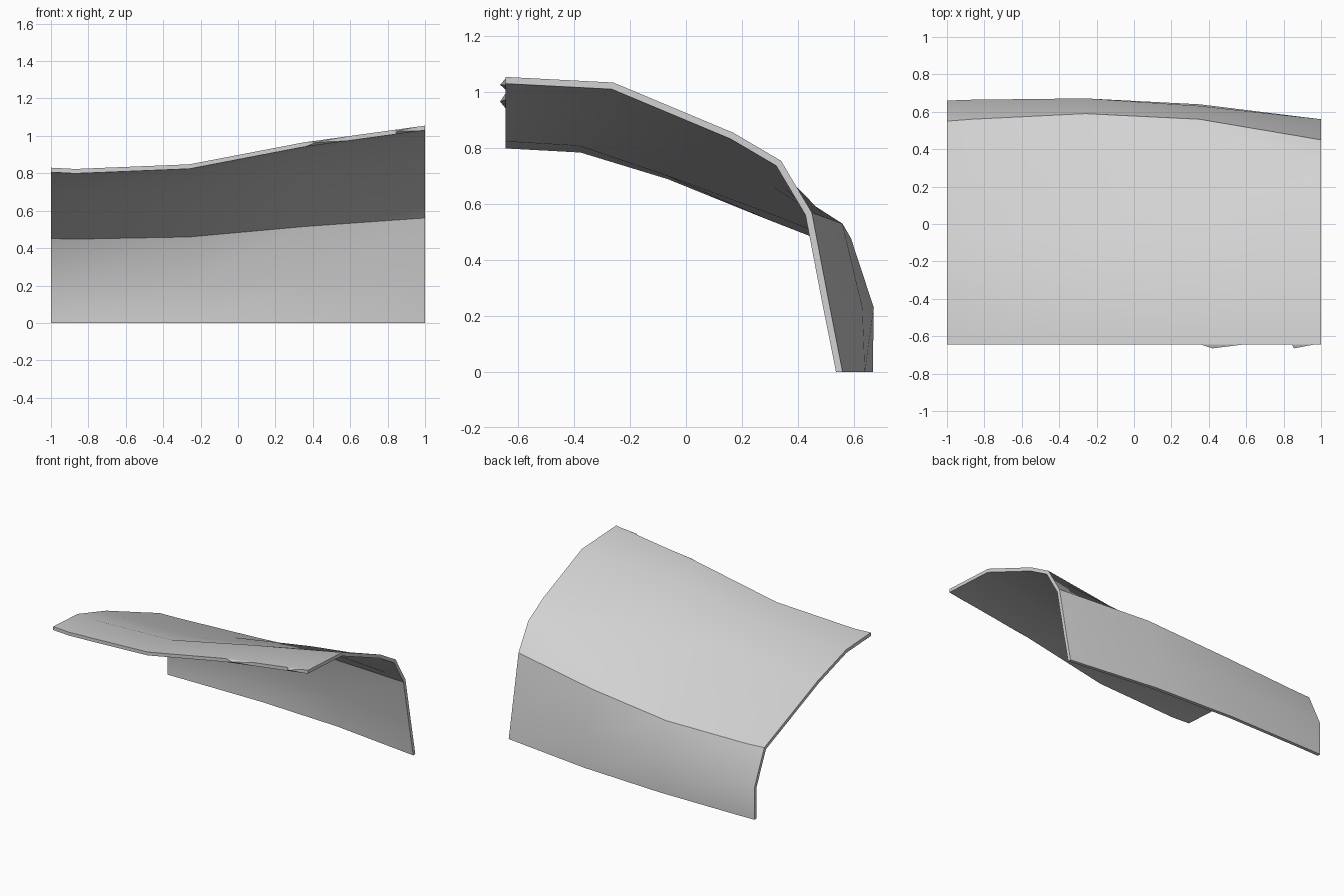
import bpy, bmesh, math
from mathutils import Vector

cube = bpy.data.objects.get("Cube")
if cube:
    bpy.data.objects.remove(cube, do_unlink=True)

THICKNESS = 0.024
FRONT = -0.645

# Outer (y, z) profile at each end, running from front lip to bottom hem
RIGHT_END = [(FRONT, .83), (-.37, .815), (-.05, .716), (.30, .572),
             (.55, .47), (.66, .23), (.66, 0)]
LEFT_END = [(FRONT, 1.055), (-.26, 1.035), (.17, .855), (.34, .755),
            (.45, .57), (.515, .23), (.56, 0)]

# x, height blend, depth blend, outward bulge of the crease
STATIONS = [(-1, 0, 0, 0), (-.87, -.03, -.03, .007), (-.26, .08, -.08, .032),
            (.35, .6, .2, .03), (1, 1, 1, 0)]
BULGE_SHARE = {3: .5, 4: 1}


def outer_profile(height, depth, bulge):
    pts = []
    for i, (a, b) in enumerate(zip(RIGHT_END, LEFT_END)):
        y = a[0] + (b[0] - a[0]) * depth + bulge * BULGE_SHARE.get(i, 0)
        pts.append(Vector((y, a[1] + (b[1] - a[1]) * height)))
    return pts


def inner_profile(pts):
    """Offset the profile inward, keeping lip and hem flush."""
    normals = []
    for a, b in zip(pts, pts[1:]):
        d = (b - a).normalized()
        normals.append(Vector((d.y, -d.x)))
    result = []
    for i, p in enumerate(pts):
        n0, n1 = normals[max(i - 1, 0)], normals[min(i, len(normals) - 1)]
        n = (n0 + n1).normalized()
        result.append(p + n * THICKNESS / n.dot(n0))
    result[0].x = FRONT
    result[-1].y = 0
    return result


def finish(name, bm, material):
    bmesh.ops.recalc_face_normals(bm, faces=bm.faces)
    mesh = bpy.data.meshes.new(name)
    bm.to_mesh(mesh)
    bm.free()
    mesh.materials.append(material)
    obj = bpy.data.objects.new(name, mesh)
    bpy.context.collection.objects.link(obj)
    return obj


grey = bpy.data.materials.new("plain grey")
grey.use_nodes = True
colour = (.65, .65, .65, 1)
grey.diffuse_color = colour
grey.node_tree.nodes["Principled BSDF"].inputs["Base Color"].default_value = colour

# Curved panel: closed rings swept along x
bm = bmesh.new()
rings = []
for x, height, depth, bulge in STATIONS:
    outer = outer_profile(height, depth, bulge)
    ring = outer + inner_profile(outer)[::-1]
    rings.append([bm.verts.new((x, p.x, p.y)) for p in ring])
count = len(rings[0])
for r, s in zip(rings, rings[1:]):
    for i in range(count):
        j = (i + 1) % count
        bm.faces.new((r[i], r[j], s[j], s[i]))
for ring in (rings[0], rings[-1]):
    for i in range(count // 2 - 1):
        bm.faces.new((ring[i], ring[i + 1], ring[count - 2 - i], ring[count - 1 - i]))
panel = finish("curved_panel", bm, grey)
bpy.ops.object.select_all(action='DESELECT')
panel.select_set(True)
bpy.context.view_layer.objects.active = panel
bpy.ops.object.shade_smooth_by_angle(angle=math.radians(30))


def lip_height(x):
    """Height of the upper front edge between the last two stations."""
    x0, h0 = STATIONS[-2][:2]
    t = (x - x0) / (1 - x0)
    h = h0 + (1 - h0) * t
    return RIGHT_END[0][1] + (LEFT_END[0][1] - RIGHT_END[0][1]) * h


# Small pointed tabs on the front lip
def lip_tab(name, start, tip, end):
    bm = bmesh.new()
    base = []
    for x in (start, end):
        top = lip_height(x)
        base += [bm.verts.new((x, FRONT, top)),
                 bm.verts.new((x, FRONT, top - THICKNESS))]
    point = bm.verts.new((tip, FRONT - .02, lip_height(tip) - THICKNESS / 3))
    a, b, d, c = base
    loop = (a, b, c, d)
    bm.faces.new(loop)
    for i in range(4):
        bm.faces.new((loop[i], loop[(i + 1) % 4], point))
    finish(name, bm, grey)


lip_tab("inner_lip_tab", .36, .42, .58)
lip_tab("outer_lip_tab", .845, .855, .96)
